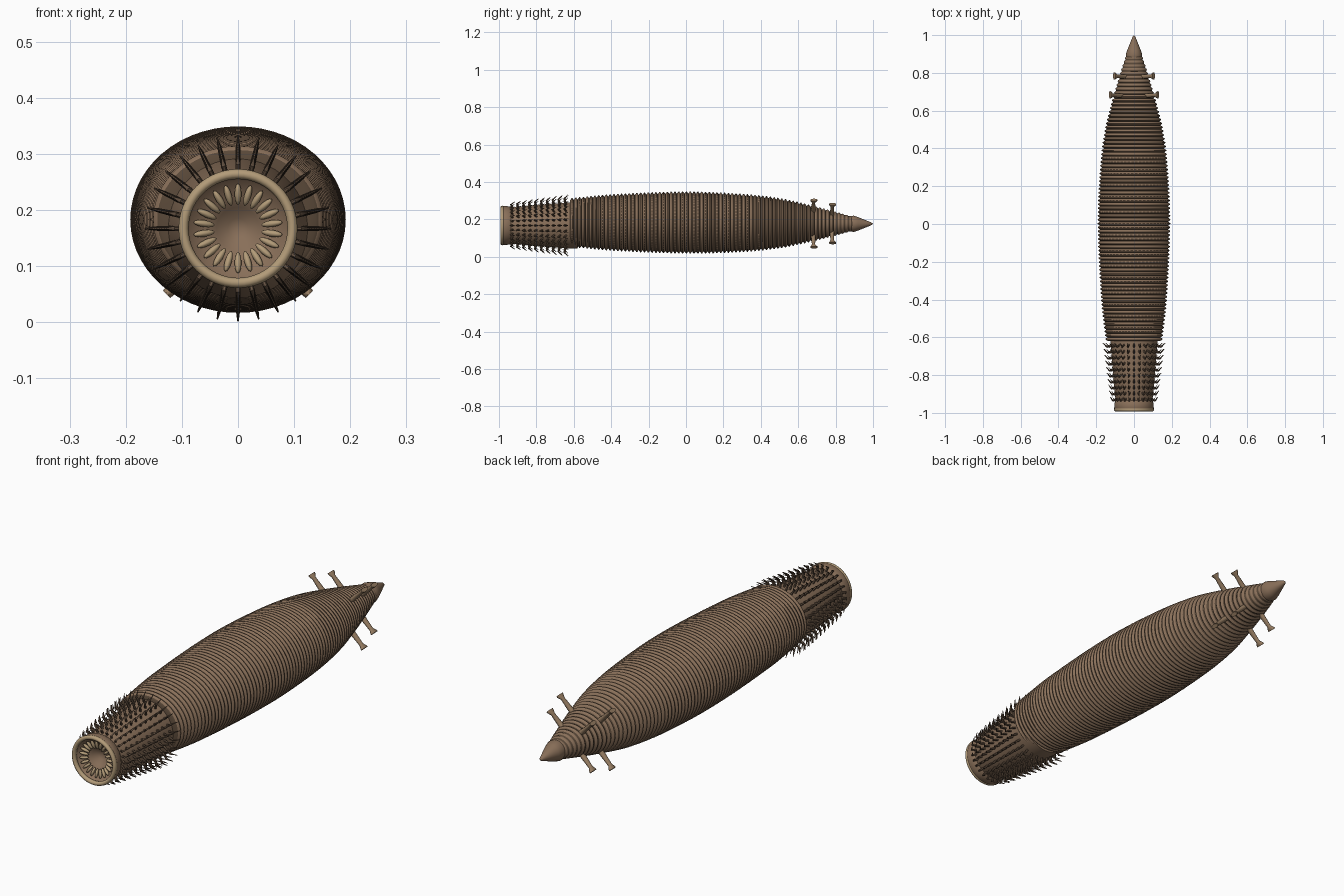
import bpy, bmesh, math
from mathutils import Vector, Matrix

if "Cube" in bpy.data.objects:
    bpy.data.objects.remove(bpy.data.objects["Cube"], do_unlink=True)


def material(name, rgb):
    m = bpy.data.materials.new(name)
    m.use_nodes = True
    m.diffuse_color = (*rgb, 1)
    m.node_tree.nodes["Principled BSDF"].inputs["Base Color"].default_value = (*rgb, 1)
    return m


skin = material("brown skin", (0.25, 0.16, 0.10))
groove = material("dark groove", (0.10, 0.065, 0.04))
spine_mat = material("dark spine", (0.13, 0.085, 0.055))
tan = material("tan", (0.45, 0.33, 0.19))
hook_mat = material("hook brown", (0.30, 0.20, 0.12))


def finish(name, bm, mats, angle=50):
    bmesh.ops.recalc_face_normals(bm, faces=bm.faces)
    me = bpy.data.meshes.new(name)
    bm.to_mesh(me)
    bm.free()
    ob = bpy.data.objects.new(name, me)
    bpy.context.collection.objects.link(ob)
    for m in mats:
        me.materials.append(m)
    bpy.ops.object.select_all(action="DESELECT")
    ob.select_set(True)
    bpy.context.view_layer.objects.active = ob
    bpy.ops.object.shade_smooth_by_angle(angle=math.radians(angle))
    return ob


def skin_rings(bm, rings, closed=False):
    """Join rings of points with quads; one-point rings become tips."""
    rows = [[bm.verts.new(p) for p in r] for r in rings]
    pairs = list(zip(rows, rows[1:])) + ([(rows[-1], rows[0])] if closed else [])
    for a, b in pairs:
        n = max(len(a), len(b))
        for i in range(n):
            j = (i + 1) % n
            f = [a[i % len(a)], a[j % len(a)], b[j % len(b)], b[i % len(b)]]
            bm.faces.new(list(dict.fromkeys(f)))
    return rows


def ring(y, rx, rz, cz, n=56):
    if rx == 0:
        return [(0, y, cz)]
    return [(rx * math.cos(t), y, cz + rz * math.sin(t))
            for t in (2 * math.pi * i / n for i in range(n))]


def lathe(name, profile, mat, cz, closed=False, angle=40):
    bm = bmesh.new()
    skin_rings(bm, [ring(y, r, r, cz) for y, r in profile], closed)
    return finish(name, bm, [mat], angle)


def interp(table, y):
    """Smooth cubic interpolation through (y, value) pairs."""
    k = max(i for i in range(len(table) - 1) if i == 0 or table[i][0] <= y)
    p = [table[min(max(k + d, 0), len(table) - 1)] for d in (-1, 0, 1, 2)]
    h = p[2][0] - p[1][0]
    t = (y - p[1][0]) / h
    m1 = (p[2][1] - p[0][1]) / (p[2][0] - p[0][0]) * h
    m2 = (p[3][1] - p[1][1]) / (p[3][0] - p[1][0]) * h
    return ((2*t**3 - 3*t*t + 1) * p[1][1] + (t**3 - 2*t*t + t) * m1
            + (3*t*t - 2*t**3) * p[2][1] + (t**3 - t*t) * m2)


# Ringed trunk: wide oval body with a sharp groove between rings
WIDTH = [(-0.62, 0.150), (-0.4, 0.175), (0, 0.192), (0.3, 0.180), (0.5, 0.155),
         (0.65, 0.118), (0.8, 0.073), (0.9, 0.040)]
HEIGHT = [(-0.62, 0.130), (-0.4, 0.151), (0, 0.166), (0.3, 0.156), (0.5, 0.135),
          (0.65, 0.103), (0.8, 0.064), (0.9, 0.036)]
RINGS, START, END = 74, -0.62, 0.89
step = (END - START) / RINGS


def trunk_ring(y, dip):
    cz = 0.183 - 0.008 * max(0, y)
    return ring(y, interp(WIDTH, y) - dip, interp(HEIGHT, y) - dip, cz)


bm = bmesh.new()
rows = [ring(START, 0.11, 0.11, 0.175)]
for i in range(RINGS):
    y = START + i * step
    d = 0.011 * min(1, interp(WIDTH, y) / 0.13)
    rows += [trunk_ring(y, d), trunk_ring(y + 0.18 * step, d * 0.6),
             trunk_ring(y + 0.4 * step, 0), trunk_ring(y + 0.6 * step, 0),
             trunk_ring(y + 0.82 * step, d * 0.6)]
rows.append(trunk_ring(END, 0.006))
skin_rings(bm, rows)
bm.faces.ensure_lookup_table()
for f in bm.faces:
    phase = (f.calc_center_median().y - START) / step % 1
    f.material_index = int(phase < 0.18 or phase > 0.82)
finish("trunk", bm, [skin, groove], 60)

# Smooth pointed tail
lathe("tail_tip", [(0.87, 0), (0.88, 0.040), (0.895, 0.044), (0.92, 0.036), (0.96, 0.020),
                   (0.99, 0.008), (1.0, 0)], skin, 0.176, angle=60)

# Collar that carries the spines, neck and rolled lip
MOUTH_Z = 0.167
lathe("collar", [(-0.95, 0.090), (-0.93, 0.098), (-0.8, 0.110), (-0.62, 0.124),
                 (-0.58, 0.122), (-0.55, 0)], skin, MOUTH_Z)
lathe("neck", [(-0.985, 0.100), (-0.975, 0.105), (-0.945, 0.102), (-0.935, 0.096),
               (-0.92, 0.088)], skin, MOUTH_Z)
lip = [(-0.982 + 0.010 * math.sin(a), 0.097 + 0.009 * math.cos(a))
       for a in (2 * math.pi * k / 10 for k in range(10))]
lathe("mouth_lip", lip, tan, MOUTH_Z, closed=True, angle=80)
lathe("mouth_funnel", [(-0.982, 0.092), (-0.965, 0.086), (-0.958, 0.060), (-0.94, 0.038),
                       (-0.925, 0.018), (-0.92, 0)], skin, MOUTH_Z, angle=60)


def tube(bm, points, radii, axes, n=6):
    """Tapered tube through points, with cross-sections spanned by axes (u, v)."""
    rings = []
    for p, (ru, rv), (u, v) in zip(points, radii, axes):
        rings.append([p + u * ru * math.cos(t) + v * rv * math.sin(t)
                      for t in (2 * math.pi * i / n for i in range(n))])
    rows = skin_rings(bm, rings)
    bm.faces.new(rows[0])
    bm.faces.new(rows[-1])


def polar(angle):
    out = Vector((math.sin(angle), 0, math.cos(angle)))
    return out, Vector((math.cos(angle), 0, -math.sin(angle)))


CENTRE = Vector((0, 0, MOUTH_Z))
BACK = Vector((0, 1, 0))

# Rows of bent spines around the collar
COLUMNS, ROWS = 28, 10
bm = bmesh.new()
for r in range(ROWS):
    s = r / (ROWS - 1)
    y = -0.925 + 0.285 * s
    base = 0.096 + 0.024 * s
    tip = 0.128 + 0.038 * s
    for c in range(COLUMNS):
        out, side = polar(2 * math.pi * c / COLUMNS)
        spots = [(base, 0), (base * 0.45 + tip * 0.55, -0.011), (tip, 0.010)]
        pts = [CENTRE + out * q + BACK * (y + dy) for q, dy in spots]
        tube(bm, pts, [(0.005, 0.006), (0.004, 0.005), (0.0012, 0.0012)],
             [(side, BACK)] * 3)
finish("collar_spines", bm, [spine_mat])

# Circle of slender teeth inside the mouth
bm = bmesh.new()
for c in range(22):
    out, side = polar(2 * math.pi * c / 22)
    geo = bmesh.ops.create_uvsphere(bm, u_segments=8, v_segments=6, radius=1)
    basis = Matrix((side, BACK, out)).transposed().to_4x4()
    lean = Matrix.Rotation(math.radians(18), 4, "X")
    place = Matrix.Translation(CENTRE + out * 0.061 + BACK * -0.967)
    size = Matrix.Diagonal((0.0062, 0.008, 0.020, 1))
    bmesh.ops.transform(bm, matrix=place @ basis @ lean @ size, verts=geo["verts"])
finish("mouth_teeth", bm, [tan], 80)

# Four pairs of T-ended hooks near the tail
bm = bmesh.new()
for y, base, tip in ((0.68, 0.085, 0.180), (0.78, 0.055, 0.148)):
    for quarter in range(4):
        out, side = polar(math.pi / 4 + quarter * math.pi / 2)
        origin = Vector((0, y, 0.177))
        lengths = (base, tip - 0.02, tip - 0.006, tip)
        pts = [origin + out * q + BACK * dy
               for q, dy in zip(lengths, (0, 0.002, 0.004, 0.004))]
        tube(bm, pts, [(0.012, 0.013), (0.008, 0.009), (0.010, 0.019), (0.009, 0.020)],
             [(side, BACK)] * 4, 10)
finish("tail_hooks", bm, [hook_mat])
